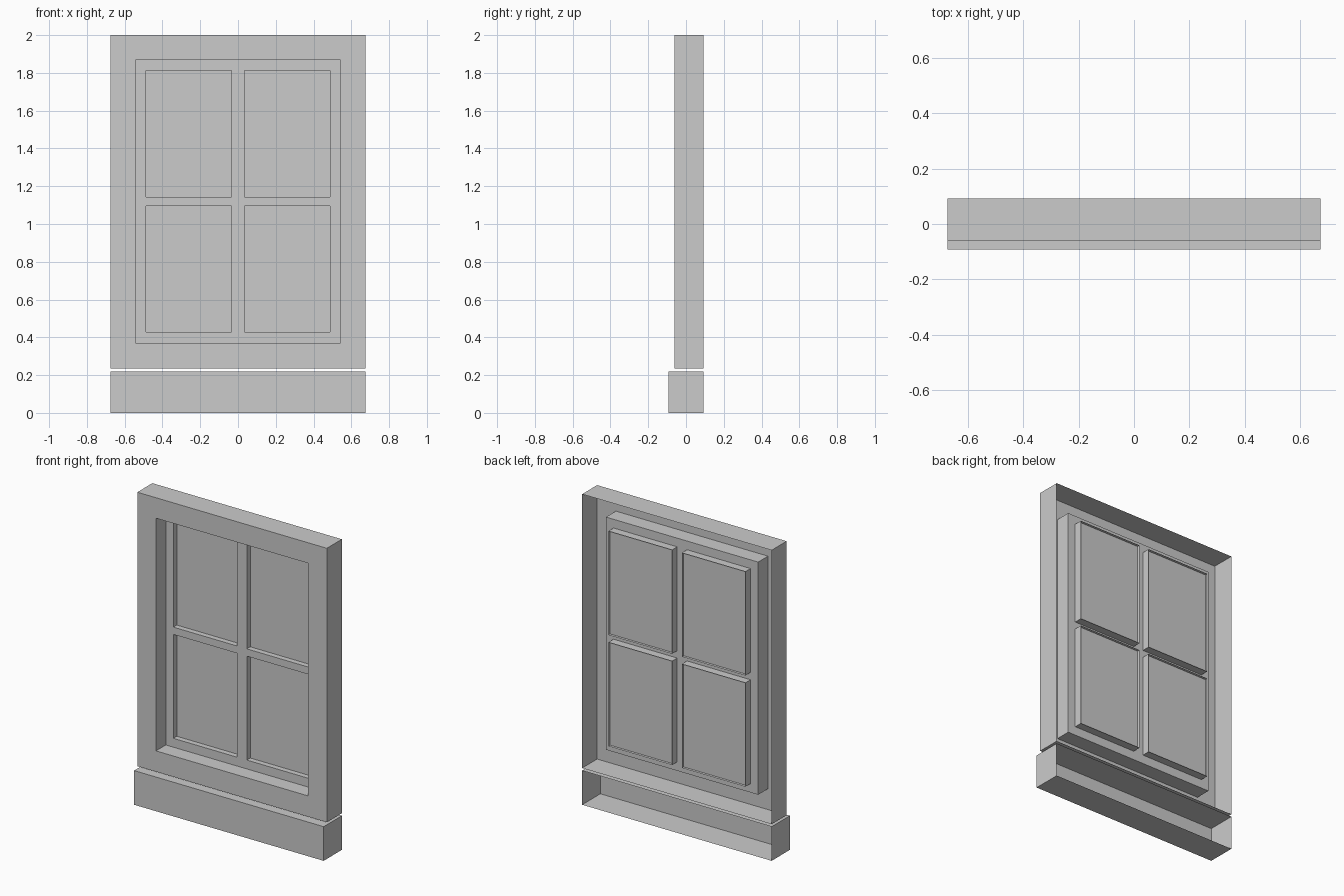
import bpy, bmesh

if "Cube" in bpy.data.objects:
    bpy.data.objects.remove(bpy.data.objects["Cube"])

FRONT, SASH, GLASS, BACK = -0.06, 0.04, 0.075, 0.0925
OUTER = (-0.675, 0.675, 0.236, 2.0)       # x0, x1, z0, z1
OPENING = (-0.542, 0.542, 0.37, 1.868)
PANES = [(x0, x1, z0, z1)
         for x0, x1 in ((-0.488, -0.035), (0.035, 0.488))
         for z0, z1 in ((0.427, 1.096), (1.143, 1.812))]


def panel(bm, rect, y, holes=()):
    """Flat wall facing -y, made of grid cells that leave the holes open."""
    xs = sorted({v for r in (rect, *holes) for v in r[:2]})
    zs = sorted({v for r in (rect, *holes) for v in r[2:]})
    for a, b in zip(xs, xs[1:]):
        for c, d in zip(zs, zs[1:]):
            mx, mz = (a + b) / 2, (c + d) / 2
            if any(h[0] < mx < h[1] and h[2] < mz < h[3] for h in holes):
                continue
            bm.faces.new([bm.verts.new(p) for p in
                          ((a, y, c), (b, y, c), (b, y, d), (a, y, d))])


def walls(bm, rect, y0, y1, inward=False):
    """Four side walls of a rectangular tube running along y."""
    x0, x1, z0, z1 = rect
    ring = [(x0, z0), (x1, z0), (x1, z1), (x0, z1)]
    for i, (a, c) in enumerate(ring):
        b, d = ring[(i + 1) % 4]
        pts = [(a, y0, c), (a, y1, c), (b, y1, d), (b, y0, d)]
        if inward:
            pts.reverse()
        bm.faces.new([bm.verts.new(p) for p in pts])


def finish(name, bm):
    bmesh.ops.remove_doubles(bm, verts=bm.verts, dist=1e-5)
    # Merge coplanar grid cells into clean faces
    bmesh.ops.dissolve_limit(bm, angle_limit=0.01, verts=bm.verts, edges=bm.edges)
    mesh = bpy.data.meshes.new(name)
    bm.to_mesh(mesh)
    bm.free()
    bpy.context.collection.objects.link(bpy.data.objects.new(name, mesh))


# Outer casing, open at the back, with the deep reveal
bm = bmesh.new()
panel(bm, OUTER, FRONT, [OPENING])
walls(bm, OUTER, FRONT, BACK)
walls(bm, OPENING, FRONT, SASH, inward=True)
finish("window_casing", bm)

# Sash with glazing bars and pane reveals
bm = bmesh.new()
panel(bm, OPENING, SASH, PANES)
for p in PANES:
    walls(bm, p, SASH, BACK, inward=True)
finish("sash", bm)

# Glass sheets, set slightly forward of the back edge
bm = bmesh.new()
for p in PANES:
    panel(bm, p, GLASS)
finish("glass_panes", bm)

# Base sill, open at the back
bm = bmesh.new()
SILL = (-0.675, 0.675, 0.0, 0.22)
panel(bm, SILL, -BACK)
walls(bm, SILL, -BACK, BACK)
finish("sill", bm)
